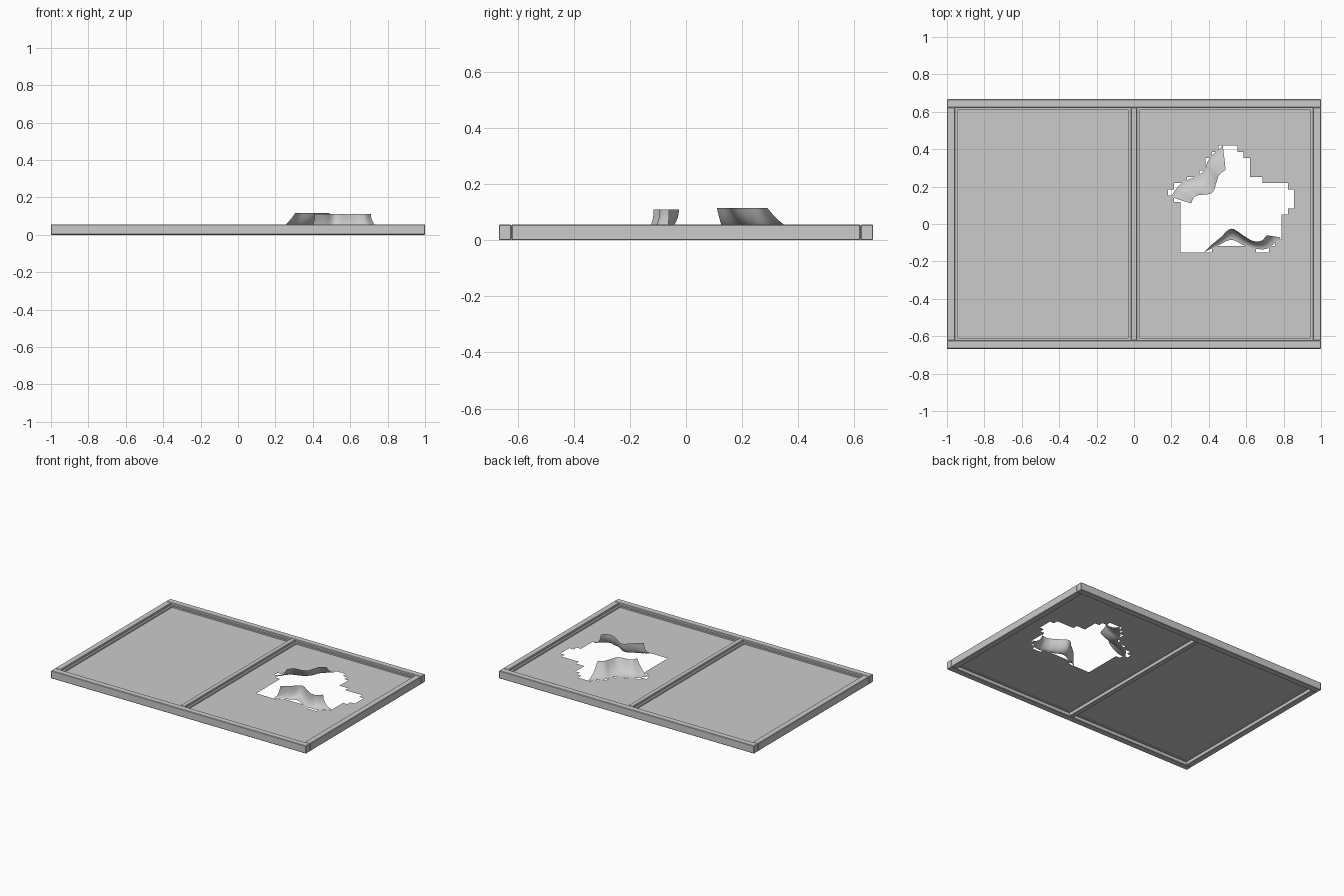
import bpy, bmesh, math
from mathutils import Vector

if "Cube" in bpy.data.objects:
    bpy.data.objects.remove(bpy.data.objects["Cube"])

H = 0.055       # frame thickness
ZP = 0.03       # height of the sheets


def make(name, bm, smooth=False):
    bmesh.ops.recalc_face_normals(bm, faces=bm.faces)
    me = bpy.data.meshes.new(name)
    bm.to_mesh(me)
    bm.free()
    if smooth:
        for p in me.polygons:
            p.use_smooth = True
    ob = bpy.data.objects.new(name, me)
    bpy.context.collection.objects.link(ob)
    return ob


def box(name, x0, x1, y0, y1, z0, z1, bevel=0.0):
    bm = bmesh.new()
    bmesh.ops.create_cube(bm, size=1)
    for v in bm.verts:
        v.co = Vector(((x0 + x1) / 2 + v.co.x * (x1 - x0),
                       (y0 + y1) / 2 + v.co.y * (y1 - y0),
                       (z0 + z1) / 2 + v.co.z * (z1 - z0)))
    ob = make(name, bm)
    if bevel:
        m = ob.modifiers.new("bevel", "BEVEL")
        m.width, m.segments = bevel, 1
    return ob


# Outer frame and centre bar
for s, n in ((-1, "front"), (1, "back")):
    a, b = sorted((s * 0.622, s * 0.667))
    box(n + "_rail", -1, 1, a, b, 0, H, 0.003)
for n, x0, x1 in (("left_stile", -1, -0.957), ("centre_bar", -0.017, 0.017),
                  ("right_stile", 0.957, 1)):
    box(n, x0, x1, -0.622, 0.622, 0, H, 0.003)

# Retaining strips around each opening
W = 0.013
for n, x0, x1 in (("left", -0.957, -0.017), ("right", 0.017, 0.957)):
    for k, xa in enumerate((x0, x1 - W)):
        box(f"{n}_side_strip_{k}", xa, xa + W, -0.622, 0.622, 0.024, 0.04)
    for k, ya in enumerate((-0.622, 0.622 - W)):
        box(f"{n}_end_strip_{k}", x0 + W, x1 - W, ya, ya + W, 0.024, 0.04)

# Screen sheets: cell grid, the right one with a stepped tear
TEAR = {6: (13, 16), 7: (12, 17), 8: (11, 18), 9: (11, 18), 10: (10, 18),
        11: (8, 20), 12: (6, 24), 13: (5, 25), 14: (6, 25), 15: (7, 25),
        16: (7, 24), 17: (7, 23), 18: (7, 23), 19: (7, 23), 20: (7, 23),
        21: (7, 22), 22: (7, 12, 19, 21)}


def sheet(name, x0, x1, tear):
    nx, ny, yt = 28, 37, 0.621
    dx, dy = (x1 - x0) / nx, 2 * yt / ny
    bm = bmesh.new()
    vs = [[bm.verts.new((x0 + i * dx, yt - j * dy, ZP)) for i in range(nx + 1)]
          for j in range(ny + 1)]
    for j in range(ny):
        r = tear.get(j, ())
        for i in range(nx):
            if any(r[k] <= i < r[k + 1] for k in range(0, len(r), 2)):
                continue
            bm.faces.new((vs[j][i], vs[j + 1][i], vs[j + 1][i + 1], vs[j][i + 1]))
    loose = [v for v in bm.verts if not v.link_faces]
    bmesh.ops.delete(bm, geom=loose, context="VERTS")
    make(name, bm)


sheet("left_screen", -0.957, -0.0125, {})
sheet("right_screen", 0.0125, 0.957, TEAR)


# Torn flaps: loft from root line on the sheet up to the raised tip line
def spline(pts, n=5):
    p = [Vector(q) for q in pts]
    p = [2 * p[0] - p[1]] + p + [2 * p[-1] - p[-2]]
    out = []
    for i in range(1, len(p) - 2):
        for k in range(n):
            t = k / n
            out.append(0.5 * (2 * p[i] + (p[i + 1] - p[i - 1]) * t
                       + (2 * p[i - 1] - 5 * p[i] + 4 * p[i + 1] - p[i + 2]) * t * t
                       + (3 * p[i] - p[i - 1] - 3 * p[i + 1] + p[i + 2]) * t ** 3))
    return out + [p[-2]]


def flap(name, root, tip, ztop, curl):
    bm = bmesh.new()
    a, b, n = spline(root), spline(tip), 8
    rows = []
    for k in range(n + 1):
        h, z = curl(k / n)
        rows.append([bm.verts.new((*p.lerp(q, h), ZP + (ztop - ZP) * z))
                     for p, q in zip(a, b)])
    for r, s in zip(rows, rows[1:]):
        for i in range(len(r) - 1):
            bm.faces.new((r[i], r[i + 1], s[i + 1], s[i]))
    make(name, bm, True)


flap("large_flap",
     [(.195, .145), (.25, .215), (.32, .25), (.375, .285), (.40, .345), (.475, .42)],
     [(.305, .11), (.33, .15), (.415, .165), (.44, .22), (.455, .262), (.49, .29)],
     0.115, lambda t: (t, t * t))
flap("small_flap",
     [(.375, -.15), (.45, -.115), (.52, -.085), (.59, -.115), (.65, -.132),
      (.715, -.13), (.785, -.072)],
     [(.41, -.115), (.465, -.07), (.52, -.025), (.59, -.065), (.635, -.09),
      (.68, -.09), (.71, -.06)],
     0.11, lambda t: (math.sin(t * math.pi / 2), 1 - math.cos(t * math.pi / 2)))
